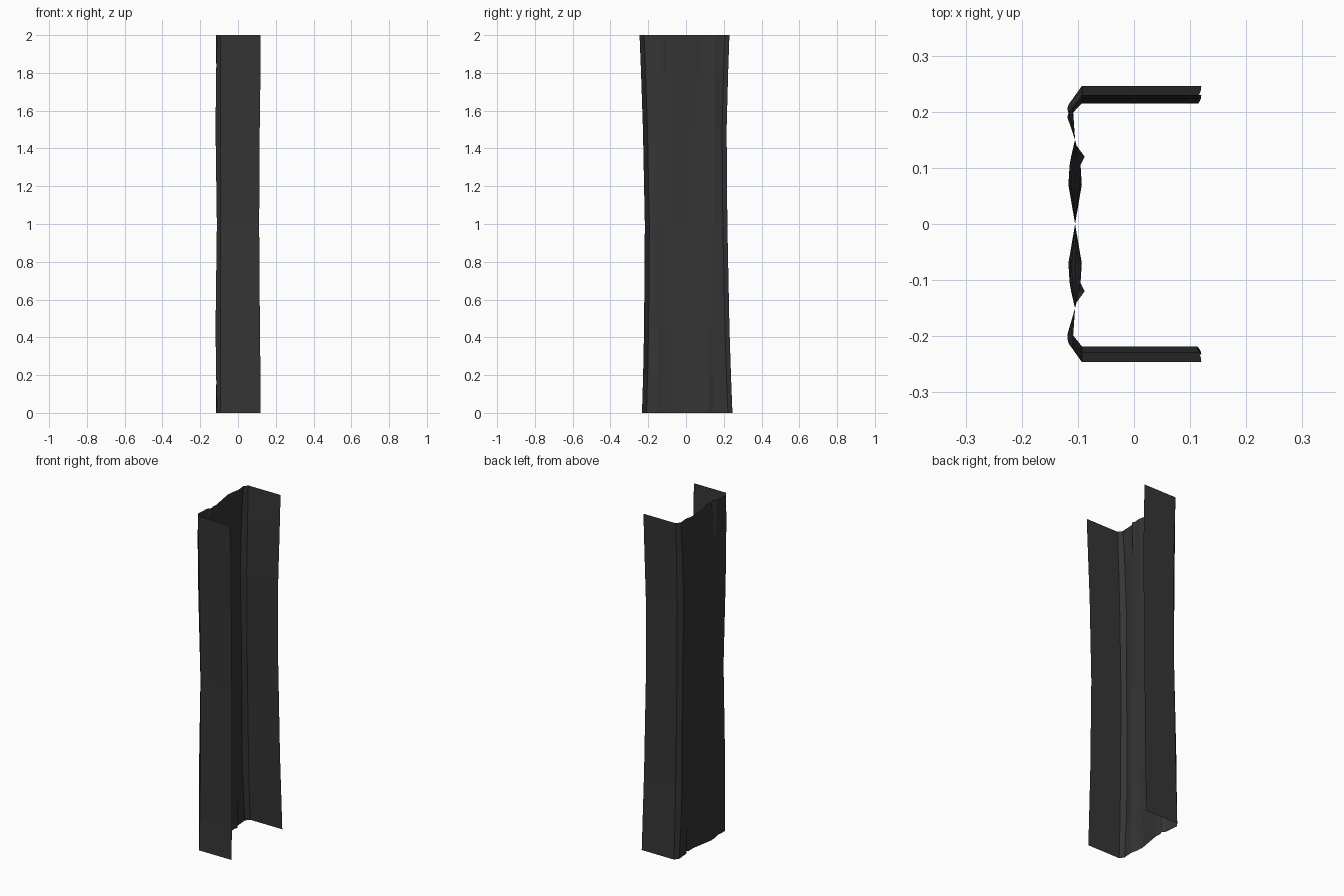
import bpy, bmesh, math

if "Cube" in bpy.data.objects:
    bpy.data.objects.remove(bpy.data.objects["Cube"])

# Stations up the panel: z, y of the -y flange, y of the +y flange, bow of edges in x
stations = [
    (0.0, -0.233, 0.246, 0.120, -0.110),
    (0.2, -0.227, 0.238, 0.119, -0.116),
    (0.45, -0.222, 0.230, 0.116, -0.119),
    (1.0, -0.218, 0.219, 0.112, -0.112),
    (1.5, -0.228, 0.215, 0.115, -0.119),
    (1.8, -0.238, 0.223, 0.119, -0.116),
    (2.0, -0.246, 0.230, 0.120, -0.110),
]
# Web columns between the two bent corners
web_y = [-0.15, -0.14, -0.12, -0.105, -0.07, 0.0, 0.07, 0.105, 0.12, 0.14, 0.15]


def web_x(y, z):
    """Shallow warp of the web plus a sharp dent at one side of each end."""
    t = z - 1.0
    x = -0.105 - 0.012 * t * math.sin(math.pi * y / 0.15)
    if z == 2.0 and y == -0.12 or z == 0.0 and y == 0.12:
        x = -0.088
    return x


def section(z, y0, y1, tip, corner):
    """Open C-shaped cross-section: flange, bent corner, web, corner, flange."""
    left = [(tip, y0), (-0.093, y0), (corner, y0 + 0.024)]
    right = [(corner, y1 - 0.024), (-0.093, y1), (tip, y1)]
    web = [(web_x(y, z), y) for y in web_y]
    return [(x, y, z) for x, y in left + web + right]


# Bent sheet-metal channel
bm = bmesh.new()
rows = [[bm.verts.new(p) for p in section(*s)] for s in stations]
for a, b in zip(rows, rows[1:]):
    for i in range(len(a) - 1):
        bm.faces.new((a[i], b[i], b[i + 1], a[i + 1]))
mesh = bpy.data.meshes.new("bent_metal_channel")
bm.to_mesh(mesh)
bm.free()
channel = bpy.data.objects.new("bent_metal_channel", mesh)
bpy.context.collection.objects.link(channel)

# Dark metal finish
metal = bpy.data.materials.new("dark_metal")
metal.diffuse_color = (0.035, 0.035, 0.035, 1)
metal.use_nodes = True
metal.node_tree.nodes["Principled BSDF"].inputs["Base Color"].default_value = metal.diffuse_color
mesh.materials.append(metal)
